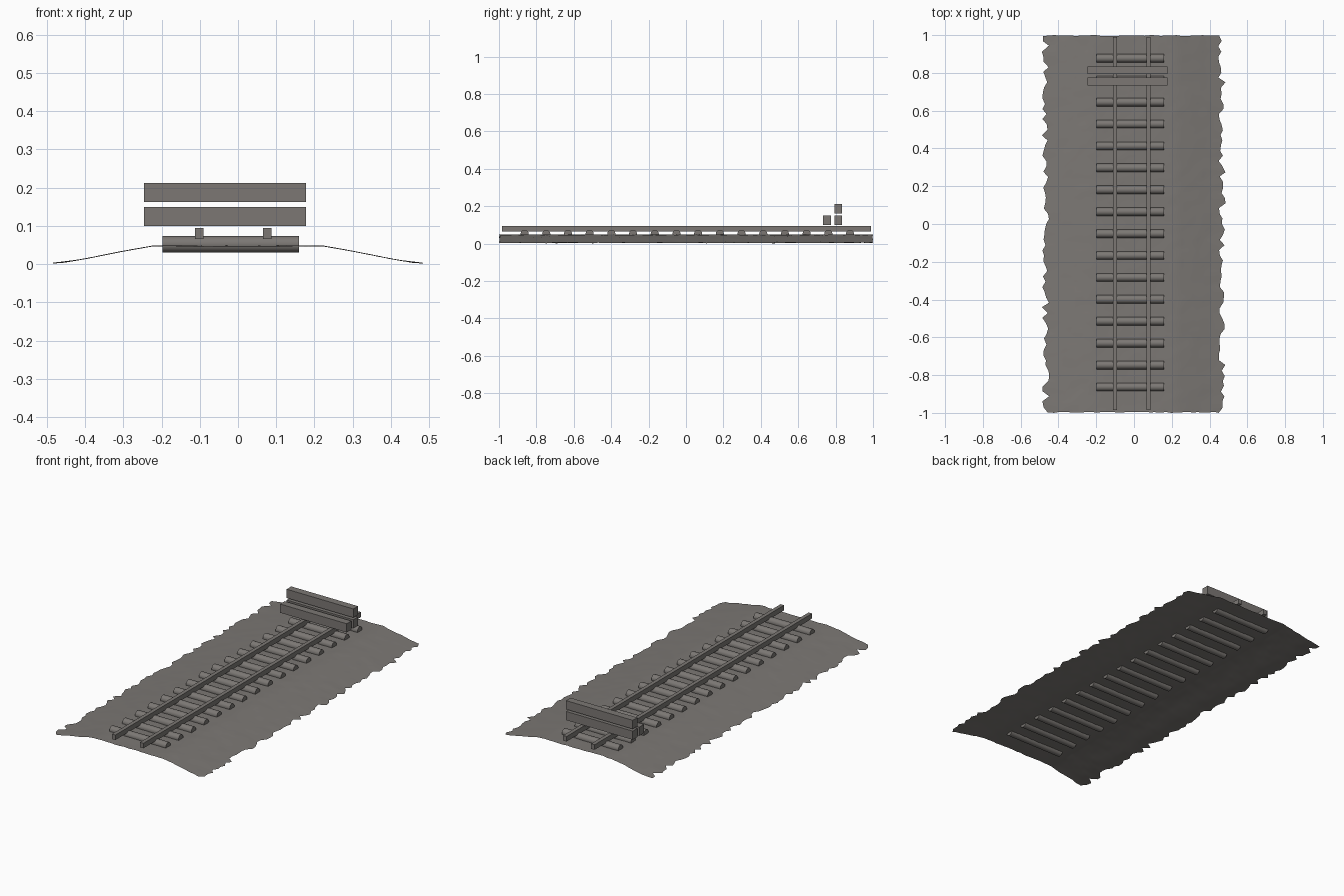
import bpy, bmesh, math, random

if "Cube" in bpy.data.objects:
    bpy.data.objects.remove(bpy.data.objects["Cube"])

random.seed(4)


def material(name, rgb):
    m = bpy.data.materials.new(name)
    m.diffuse_color = (*rgb, 1)
    m.use_nodes = True
    m.node_tree.nodes["Principled BSDF"].inputs["Base Color"].default_value = m.diffuse_color
    return m


GREY = material("warm grey", (0.2, 0.187, 0.175))


def finish(bm, name, smooth=None):
    me = bpy.data.meshes.new(name)
    bm.to_mesh(me)
    bm.free()
    ob = bpy.data.objects.new(name, me)
    bpy.context.collection.objects.link(ob)
    me.materials.append(GREY)
    if smooth:
        bpy.ops.object.select_all(action='DESELECT')
        ob.select_set(True)
        bpy.context.view_layer.objects.active = ob
        bpy.ops.object.shade_smooth_by_angle(angle=math.radians(smooth))
    return ob


def box(name, lo, hi):
    bm = bmesh.new()
    bmesh.ops.create_cube(bm, size=1)
    for v in bm.verts:
        v.co = [a + (c + 0.5) * (b - a) for c, a, b in zip(v.co, lo, hi)]
    return finish(bm, name)


# Ground sheet: embankment profile with ragged long edges
def bank_height(x):
    profile = [(0, .047), (.22, .048), (.30, .034), (.40, .014), (.46, .004), (.50, .002)]
    x = abs(x)
    for (x0, z0), (x1, z1) in zip(profile, profile[1:]):
        if x <= x1:
            return z0 + (z1 - z0) * (x - x0) / (x1 - x0)
    return profile[-1][1]


COLS, ROWS = 32, 72
bm = bmesh.new()
grid = []
for j in range(ROWS + 1):
    left, right = -random.uniform(.448, .488), random.uniform(.445, .485)
    row = []
    for i in range(COLS + 1):
        x = -.45 + .9 * i / COLS
        if i == 0:
            x = left
        elif i == COLS:
            x = right
        y = -.997 + 1.994 * j / ROWS + random.uniform(-.003, .003)
        z = max(0, bank_height(x) + random.uniform(-.0012, .0012))
        row.append(bm.verts.new((x, y, z)))
    grid.append(row)
for j in range(ROWS):
    for i in range(COLS):
        bm.faces.new((grid[j][i], grid[j][i + 1], grid[j + 1][i + 1], grid[j + 1][i]))
finish(bm, "ground", 60)

# Round log sleepers half sunk into the bank
for k in range(16):
    bm = bmesh.new()
    bmesh.ops.create_cone(bm, cap_ends=True, segments=12, radius1=.022, radius2=.022, depth=.358)
    for v in bm.verts:
        x, y, z = v.co
        v.co = (z - .019, y - .863 + k * .116, .052 - x)
    finish(bm, f"sleeper_{k + 1}", 40)

# Two square rails
for name, x in (("left_rail", -.101), ("right_rail", .077)):
    box(name, (x - .011, -.985, .066), (x + .011, .99, .095))

# Stacked barrier beams at the far end
for name, y, z in (("front_beam", .733, .1), ("back_beam", .793, .1), ("top_beam", .793, .162)):
    box(name, (-.246, y, z), (.178, y + .042, z + .05))
